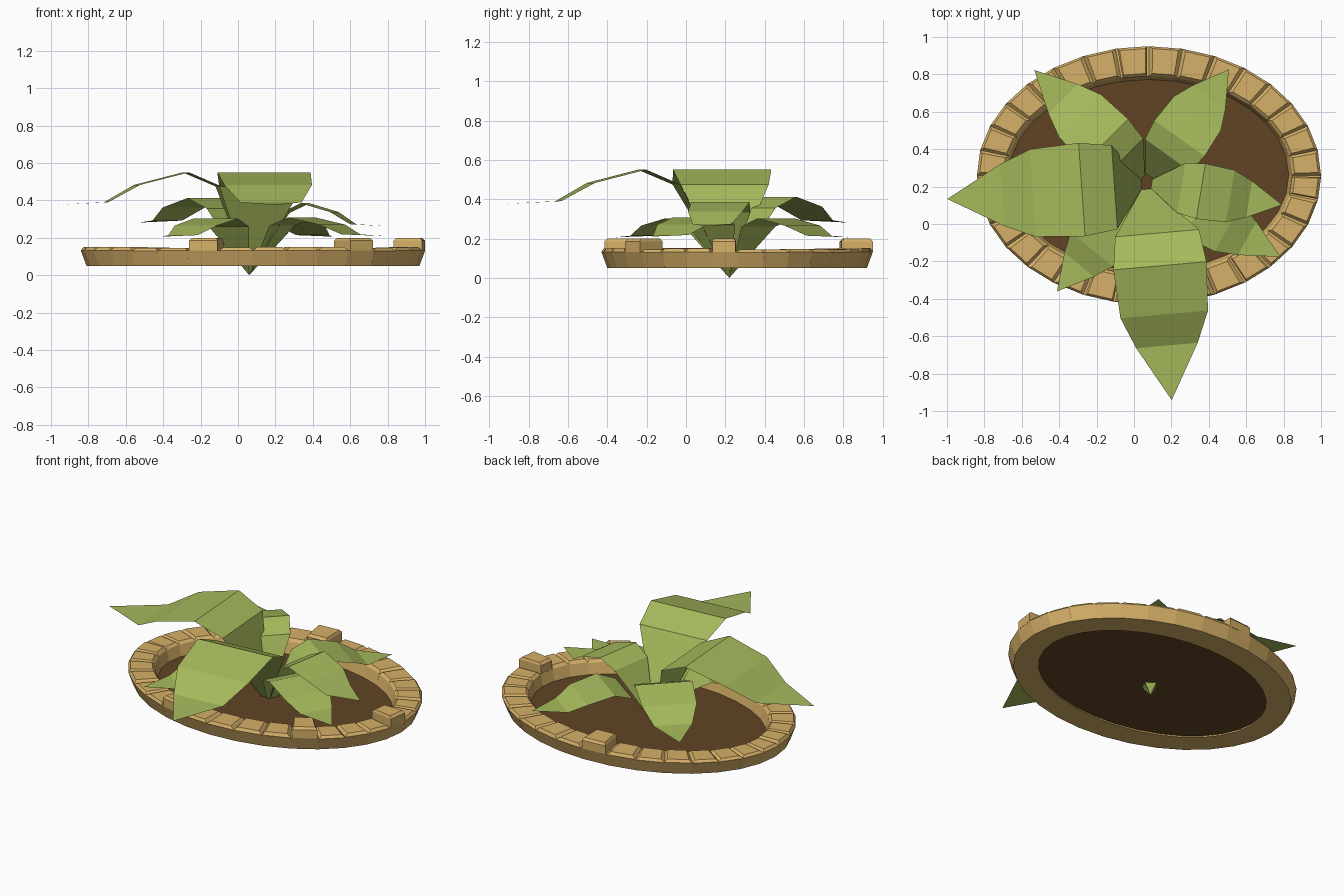
import bpy, bmesh, math, random
from mathutils import Vector

if "Cube" in bpy.data.objects:
    bpy.data.objects.remove(bpy.data.objects["Cube"])

random.seed(4)


def material(name, rgb):
    m = bpy.data.materials.new(name)
    lin = [((c / 255 + 0.055) / 1.055) ** 2.4 for c in rgb]
    m.diffuse_color = (*lin, 1)
    m.use_nodes = True
    m.node_tree.nodes["Principled BSDF"].inputs["Base Color"].default_value = m.diffuse_color
    return m


LEAF = material("leaf green", (166, 186, 92))
STONE = material("sandstone", (214, 176, 104))
SOIL = material("soil brown", (96, 68, 36))


def make_object(name, bm, mat):
    me = bpy.data.meshes.new(name)
    bm.to_mesh(me)
    bm.free()
    me.materials.append(mat)
    ob = bpy.data.objects.new(name, me)
    bpy.context.collection.objects.link(ob)
    return ob


# Elliptical bed: centre and radii
CX, CY = 0.08, 0.26
COUNT = 32
STEP = 2 * math.pi / COUNT


def on_ellipse(rx, ry, a, z):
    return Vector((CX + rx * math.cos(a), CY + ry * math.sin(a), z))


# Soil disc filling the ring
bm = bmesh.new()
bm.faces.new([bm.verts.new(on_ellipse(0.76, 0.525, i * STEP, 0.06)) for i in range(COUNT)])
make_object("soil", bm, SOIL)


# Ring of kerb stones: wedge sections with chamfered tops, a few standing proud
def add_stone(bm, a0, a1, top):
    def layer(z, outer, inner, trim):
        b0, b1 = a0 + trim, a1 - trim
        return [bm.verts.new(on_ellipse(*r, b, z)) for r, b in
                ((outer, b0), (outer, b1), (inner, b1), (inner, b0))]

    mid = min(top - 0.015, 0.132)
    rings = [layer(0.05, (0.89, 0.66), (0.745, 0.51), 0),
             layer(mid, (0.92, 0.69), (0.765, 0.53), 0)]
    if top > 0.16:
        rings.append(layer(mid, (0.92, 0.69), (0.765, 0.53), 0.012))
        rings.append(layer(top - 0.015, (0.92, 0.69), (0.765, 0.53), 0.012))
    rings.append(layer(top, (0.905, 0.678), (0.78, 0.545), 0.022))
    for lo, hi in zip(rings, rings[1:]):
        for i in range(4):
            j = (i + 1) % 4
            bm.faces.new((lo[i], lo[j], hi[j], hi[i]))
    bm.faces.new(rings[0][::-1])
    bm.faces.new(rings[-1])


RAISED = {8, 22, 27, 31}
bm = bmesh.new()
for i in range(COUNT):
    top = 0.2 if i in RAISED else random.uniform(0.143, 0.153)
    add_stone(bm, i * STEP, (i + 1) * STEP, top)
bmesh.ops.recalc_face_normals(bm, faces=bm.faces)
make_object("stone_ring", bm, STONE)


# Folded leaf blades: (distance, height, half width) from base to tip
PROFILE = [(0.27, 0.475, 0.225), (0.445, 0.55, 0.25),
           (0.706, 0.483, 0.235), (0.873, 0.39, 0.165)]
TIP = (1.166, 0.375)
ROOT = Vector((0.06, 0.22, 0.0))


def add_leaf(name, origin, degrees, length, height, width):
    a = math.radians(degrees)
    u = Vector((math.cos(a), math.sin(a), 0))
    v = Vector((-u.y, u.x, 0))
    base = Vector((*origin, 0))

    def point(d, z, side):
        return base + u * d * length + v * side * width + Vector((0, 0, z * height))

    bm = bmesh.new()
    rows = [[bm.verts.new(point(d, z, s * w)) for s in (-1, 1)] for d, z, w in PROFILE]
    root = bm.verts.new(ROOT)
    tip = bm.verts.new(point(*TIP, 0))
    bm.faces.new((root, rows[0][0], rows[0][1]))
    for p, q in zip(rows, rows[1:]):
        bm.faces.new((p[0], q[0], q[1], p[1]))
    bm.faces.new((rows[-1][0], tip, rows[-1][1]))
    make_object(name, bm, LEAF)


# Two large leaves, two medium, three small
add_leaf("large_leaf_front", (0.10, 0.22), -85, 1, 1, 1)
add_leaf("large_leaf_left", (0.165, 0.215), 184, 1, 1, 1)
add_leaf("medium_leaf_back_left", (0.085, 0.205), 135, 0.75, 0.75, 0.68)
add_leaf("medium_leaf_right", (0.09, 0.22), -9.5, 0.61, 0.70, 0.60)
add_leaf("small_leaf_back_right", (0.08, 0.23), 54.4, 0.63, 0.55, 0.66)
add_leaf("small_leaf_front_left", (0.06, 0.21), 230.4, 0.635, 0.55, 0.62)
add_leaf("small_leaf_front_right", (0.07, 0.22), -29, 0.70, 0.56, 0.62)
